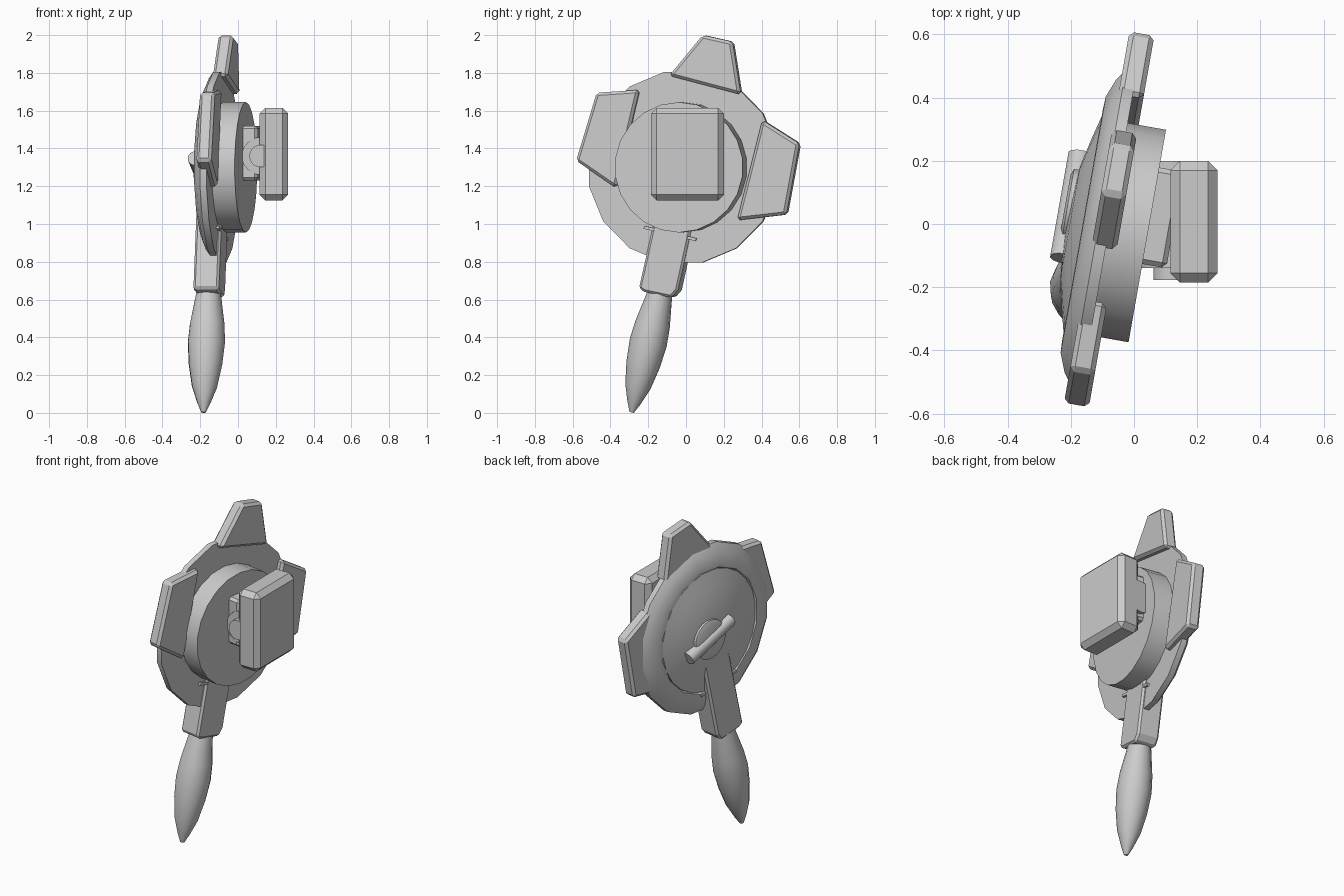
import bpy, bmesh, math
from mathutils import Vector, Matrix

if "Cube" in bpy.data.objects:
    bpy.data.objects.remove(bpy.data.objects["Cube"])

grey = bpy.data.materials.new("plain grey")
grey.use_nodes = True
tone = (0.6, 0.6, 0.6, 1)
grey.diffuse_color = tone
grey.node_tree.nodes["Principled BSDF"].inputs["Base Color"].default_value = tone

TURN = Matrix.Rotation(math.radians(-10), 4, 'Z')   # the whole wheel is turned a little
FLAT = Matrix.Identity(4)


def finish(name, bm, frame, bevel=0, smooth=False, segments=1):
    bmesh.ops.recalc_face_normals(bm, faces=bm.faces)
    mesh = bpy.data.meshes.new(name)
    bm.to_mesh(mesh)
    bm.free()
    mesh.materials.append(grey)
    ob = bpy.data.objects.new(name, mesh)
    bpy.context.scene.collection.objects.link(ob)
    ob.matrix_world = frame
    if bevel:
        mod = ob.modifiers.new("bevel", 'BEVEL')
        mod.width, mod.segments = bevel, segments
    if smooth:
        bpy.ops.object.select_all(action='DESELECT')
        ob.select_set(True)
        bpy.context.view_layer.objects.active = ob
        bpy.ops.object.shade_smooth_by_angle(angle=math.radians(35))
    return ob


def prism(name, outline, x0, x1, frame=TURN, bevel=0):
    """Side outline in (y, z), extruded along x."""
    bm = bmesh.new()
    face = bm.faces.new([bm.verts.new((x0, y, z)) for y, z in outline])
    grown = bmesh.ops.extrude_face_region(bm, geom=[face])["geom"]
    moved = [v for v in grown if isinstance(v, bmesh.types.BMVert)]
    bmesh.ops.translate(bm, verts=moved, vec=(x1 - x0, 0, 0))
    return finish(name, bm, frame, bevel)


def block(name, y0, y1, z0, z1, x0, x1, frame=FLAT, bevel=0):
    return prism(name, [(y0, z0), (y1, z0), (y1, z1), (y0, z1)], x0, x1, frame, bevel)


def lathe(name, profile, origin, axis, side, sides, frame=TURN):
    """Profile of (radius, distance along axis), turned round the axis."""
    axis, b = Vector(axis).normalized(), Vector(side)
    a = b.cross(axis).normalized()
    b = axis.cross(a)
    bm = bmesh.new()
    rings = []
    for r, t in profile:
        ring = []
        for i in range(sides):
            w = math.tau * (i + 0.5) / sides
            ring.append(bm.verts.new(Vector(origin) + axis * t + r * (a * math.cos(w) + b * math.sin(w))))
        rings.append(ring)
    for lo, hi in zip(rings, rings[1:]):
        for i in range(sides):
            j = (i + 1) % sides
            bm.faces.new((lo[i], lo[j], hi[j], hi[i]))
    bm.faces.new(rings[0])
    bm.faces.new(rings[-1])
    return finish(name, bm, frame, smooth=True)


X, Y, Z = (1, 0, 0), (0, 1, 0), (0, 0, 1)
HUB = (0, -0.03, 1.3)

# Wheel: faceted rim, domed back, drum on the other side
lathe("rim", [(0.515, -0.075), (0.515, -0.11), (0.48, -0.135), (0.42, -0.158), (0.38, -0.16), (0.37, -0.145)],
      HUB, X, Z, 16)
lathe("dome", [(0.38, -0.1), (0.37, -0.155), (0.28, -0.178), (0.18, -0.2), (0.08, -0.208)], HUB, X, Z, 24)
lathe("drum", [(0.345, -0.08), (0.345, 0.048)], HUB, X, Z, 22)

# Knob with its grip bar on the dome
lathe("knob", [(0.12, -0.19), (0.12, -0.217), (0.1, -0.225)], (0, 0.02, 1.28), X, Z, 20)
lathe("knob_bar", [(0.04, -0.18), (0.04, 0.18)], (-0.205, 0.02, 1.28), (0, -0.92, 0.38), X, 12)

# Three blades round the wheel
blades = {
    "front_blade": [(-0.6, 1.335), (-0.49, 1.695), (-0.26, 1.71), (-0.385, 1.19)],
    "top_blade": [(-0.1, 1.785), (0.08, 2.0), (0.24, 1.965), (0.285, 1.685)],
    "back_blade": [(0.4, 1.55), (0.6, 1.425), (0.53, 1.05), (0.265, 1.02)],
}
for name, outline in blades.items():
    prism(name, outline, -0.12, -0.04, bevel=0.015)

# Neck, collar and tapered handle
prism("neck", [(-0.265, 0.66), (-0.235, 0.64), (-0.09, 0.61), (-0.055, 0.65), (0.05, 1.12), (-0.155, 1.14)],
      -0.195, -0.058, bevel=0.012)
prism("collar", [(-0.24, 0.975), (-0.235, 0.99), (0.045, 0.925), (0.04, 0.91)], -0.165, -0.06)
lathe("handle", [(0.012, 0), (0.035, 0.05), (0.068, 0.14), (0.09, 0.26), (0.1, 0.38), (0.093, 0.48), (0.066, 0.65)],
      (-0.13, -0.315, 0.003), (0, 0.235, 0.972), X, 14)

# Mount and box on the drum side
block("mount", -0.12, 0.19, 1.23, 1.52, 0.02, 0.125, TURN, bevel=0.015)
lathe("pivot", [(0.1, -0.14), (0.1, 0.2)], (0.12, 0, 1.36), Y, Z, 20, FLAT)
lathe("pivot_pin", [(0.06, -0.178), (0.06, 0.2)], (0.12, 0, 1.36), Y, Z, 16, FLAT)
block("box", -0.185, 0.2, 1.125, 1.615, 0.115, 0.265, FLAT, bevel=0.03)
